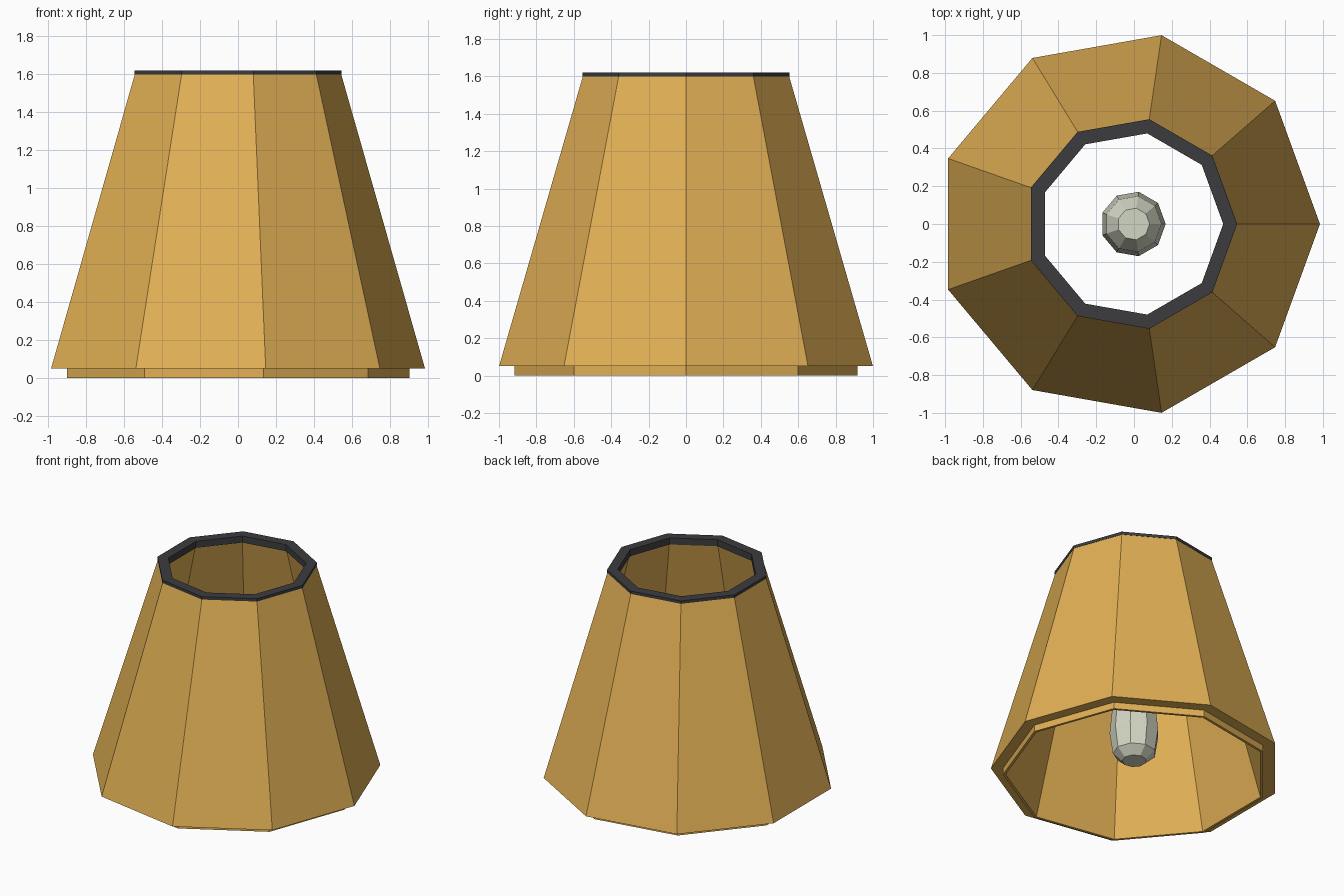
import bpy, bmesh
from math import cos, sin, tau

cube = bpy.data.objects.get("Cube")
if cube:
    bpy.data.objects.remove(cube, do_unlink=True)

SIDES = 9
SHIFT = -0.03  # centres the odd-sided rings on x


def material(name, rgb):
    mat = bpy.data.materials.new(name)
    mat.use_nodes = True
    mat.diffuse_color = (*rgb, 1)
    mat.node_tree.nodes["Principled BSDF"].inputs["Base Color"].default_value = (*rgb, 1)
    return mat


def lathe(name, profile, mat, closed):
    """Turn a (radius, z) profile into nine flat sides, looped or capped at its ends."""
    bm = bmesh.new()
    rings = [[bm.verts.new((r * (cos(tau * i / SIDES) + SHIFT), r * sin(tau * i / SIDES), z))
              for i in range(SIDES)] for r, z in profile]
    pairs = list(zip(rings, rings[1:]))
    if closed:
        pairs.append((rings[-1], rings[0]))
    else:
        bm.faces.new(rings[0])
        bm.faces.new(rings[-1])
    for a, b in pairs:
        for i in range(SIDES):
            j = (i + 1) % SIDES
            bm.faces.new((a[i], a[j], b[j], b[i]))
    bmesh.ops.recalc_face_normals(bm, faces=bm.faces)
    mesh = bpy.data.meshes.new(name)
    bm.to_mesh(mesh)
    bm.free()
    mesh.materials.append(mat)
    obj = bpy.data.objects.new(name, mesh)
    bpy.context.collection.objects.link(obj)
    return obj


gold = material("golden fabric", (0.75, 0.43, 0.09))
black = material("black trim", (0.045, 0.046, 0.05))
glass = material("pale glass", (0.65, 0.68, 0.55))

# Hollow shade with a stepped-in lower skirt
lathe("shade", [(0.56, 1.60), (1.015, 0.05), (0.93, 0.05), (0.93, 0.0),
                (0.91, 0.0), (0.495, 1.57), (0.495, 1.60)], gold, True)

# Dark rim that caps the opening and laps down inside it
lathe("top_rim", [(0.563, 1.598), (0.563, 1.62), (0.487, 1.62),
                  (0.487, 1.57), (0.497, 1.57), (0.497, 1.598)], black, True)

# Faceted bulb hanging low in the shade
lathe("bulb", [(0.085, 0.10), (0.15, 0.16), (0.173, 0.32),
               (0.15, 0.56), (0.085, 0.66)], glass, False)
